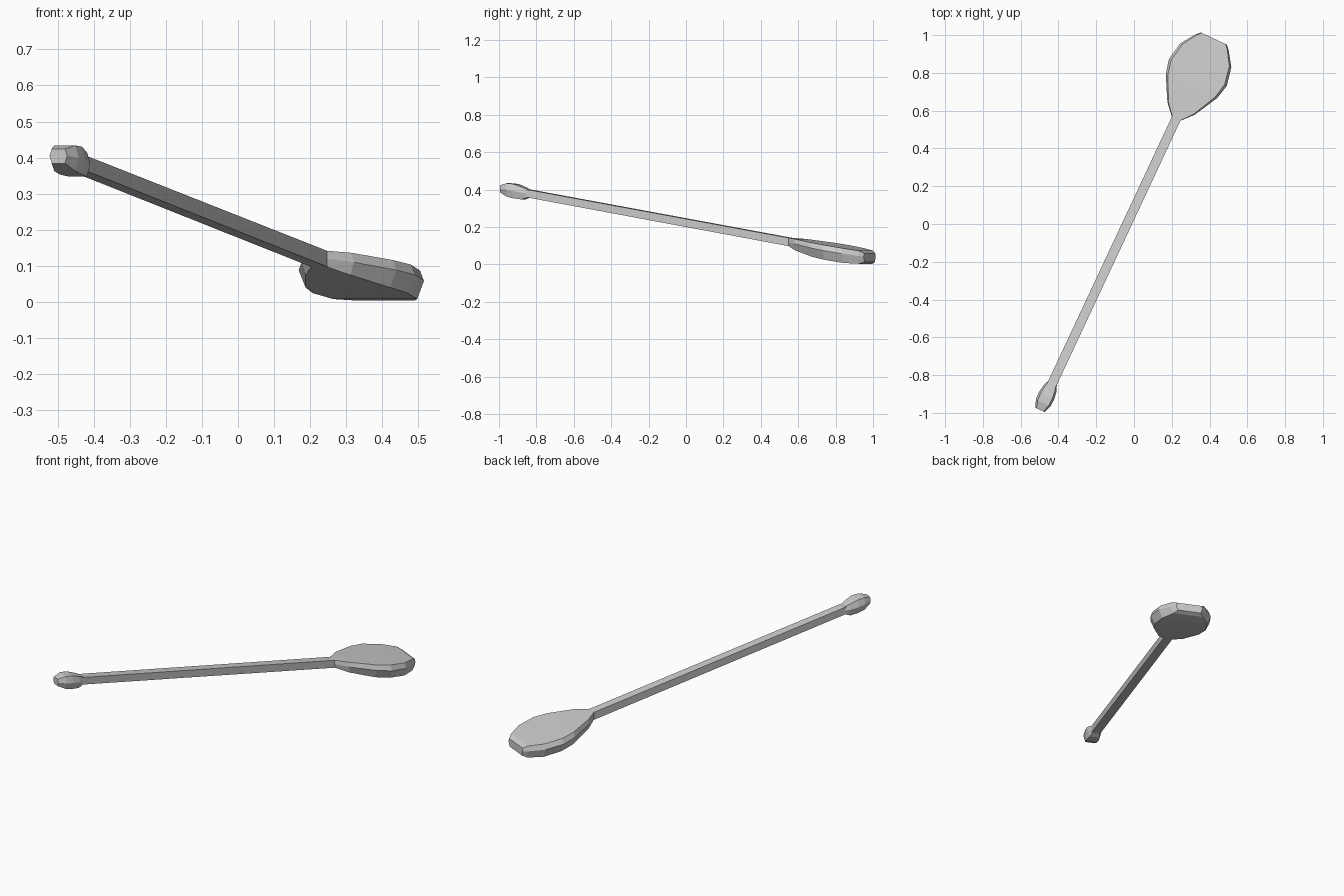
import bpy, bmesh
from mathutils import Vector

if "Cube" in bpy.data.objects:
    bpy.data.objects.remove(bpy.data.objects["Cube"])

U = Vector((0.424, 0.906, 0))     # horizontal run of the spoon
V = Vector((0.906, -0.424, 0))    # sideways direction
OFFSET = -0.034                   # centre line offset from the origin


def place(t, side, height):
    """Point at distance t along the sloping centre line."""
    p = U * t + V * (OFFSET + side)
    p.z = 0.12 - 0.168 * (t - 0.6) + height
    return p


def loft(name, stations, top_scale=1.0, bottom_scale=1.0, mid=True):
    """Skin through stations of (distance, half width, top, bottom)."""
    bm = bmesh.new()
    rings = []
    for t, w, top, bottom in stations:
        section = [(-w * top_scale, top), (w * top_scale, top), (w, 0),
                   (w * bottom_scale, bottom), (-w * bottom_scale, bottom), (-w, 0)]
        if not mid:
            section = [section[i] for i in (0, 1, 3, 4)]
        rings.append([bm.verts.new(place(t, s, h)) for s, h in section])
    n = len(rings[0])
    for a, b in zip(rings, rings[1:]):
        for i in range(n):
            j = (i + 1) % n
            bm.faces.new((a[i], a[j], b[j], b[i]))
    bm.faces.new(rings[0])
    bm.faces.new(rings[-1])
    bmesh.ops.recalc_face_normals(bm, faces=bm.faces)
    mesh = bpy.data.meshes.new(name)
    bm.to_mesh(mesh)
    bm.free()
    obj = bpy.data.objects.new(name, mesh)
    bpy.context.collection.objects.link(obj)


# Long square handle shaft
loft("handle_shaft", [(-0.955, 0.025, 0.021, -0.021), (0.61, 0.025, 0.022, -0.022)], mid=False)

# Broad oval head with a blunt tip
loft("spoon_head", [
    (0.600, 0.026, 0.022, -0.022),
    (0.660, 0.080, 0.026, -0.035),
    (0.790, 0.150, 0.028, -0.048),
    (0.870, 0.169, 0.029, -0.050),
    (0.970, 0.149, 0.029, -0.050),
    (1.045, 0.098, 0.028, -0.042),
    (1.068, 0.076, 0.018, -0.028)], 0.92, 0.86)

# Small faceted knob at the handle end
loft("handle_knob", [
    (-0.945, 0.025, 0.022, -0.022),
    (-0.975, 0.038, 0.030, -0.037),
    (-1.020, 0.045, 0.038, -0.039),
    (-1.060, 0.043, 0.035, -0.036),
    (-1.102, 0.027, 0.018, -0.022)], 0.75, 0.75)
